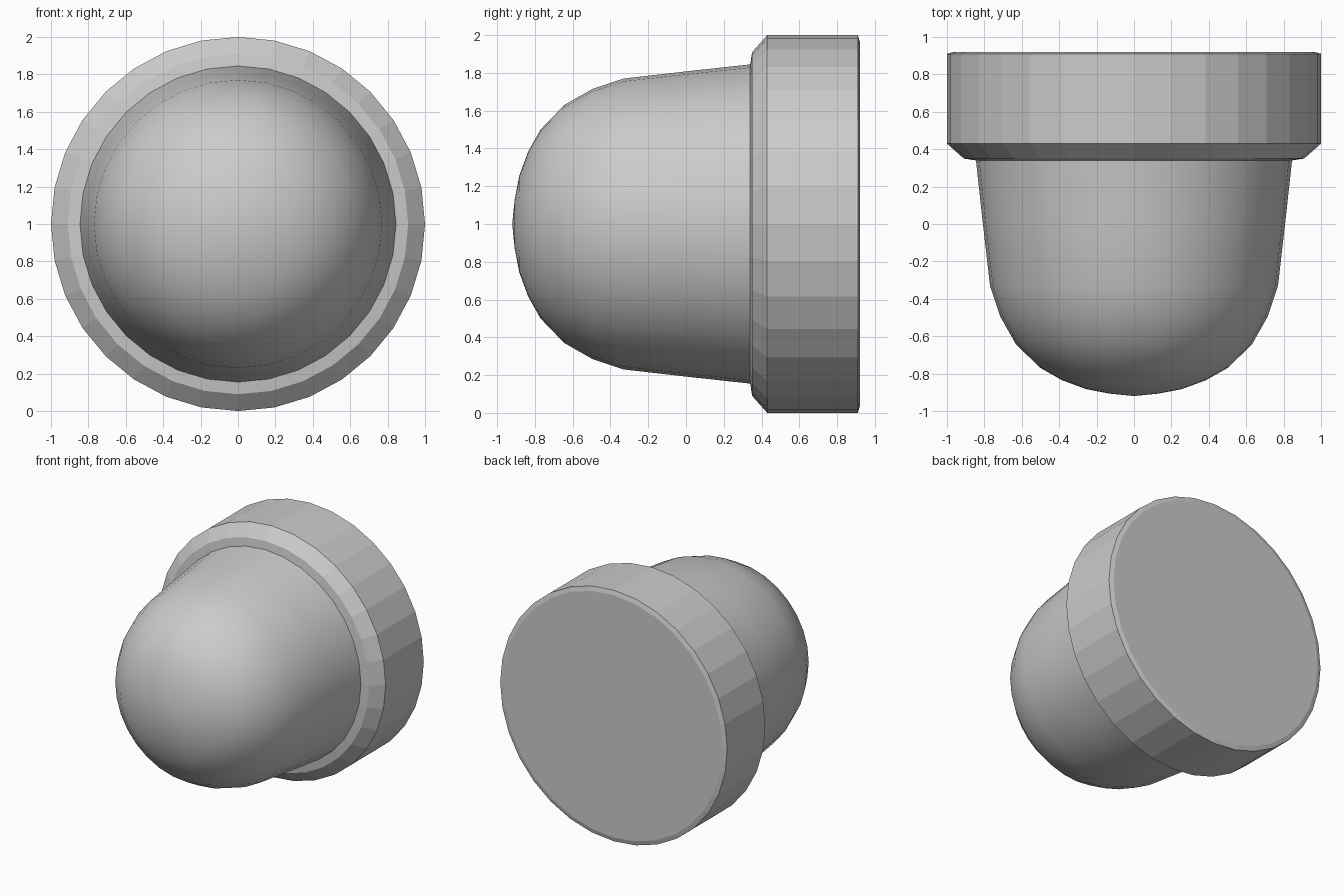
import bpy, bmesh, math

if "Cube" in bpy.data.objects:
    bpy.data.objects.remove(bpy.data.objects["Cube"])

SIDES = 32


def lathe(name, profile, smooth):
    """Revolve (radius, y) points about the y axis at z = 1."""
    bm = bmesh.new()
    rings = []
    for r, y in profile:
        if r == 0:
            rings.append([bm.verts.new((0, y, 1))] * SIDES)
        else:
            rings.append([bm.verts.new((r * math.sin(a), y, 1 + r * math.cos(a)))
                          for a in (2 * math.pi * i / SIDES for i in range(SIDES))])
    for a, b in zip(rings, rings[1:]):
        for i in range(SIDES):
            j = (i + 1) % SIDES
            bm.faces.new(list(dict.fromkeys((a[i], a[j], b[j], b[i]))))
    # flat back on the closed end
    if profile[-1][0] > 0 and not smooth:
        bm.faces.new(rings[-1])
    bmesh.ops.recalc_face_normals(bm, faces=bm.faces)
    # an open shell must face outward, away from the axis
    f = max(bm.faces, key=lambda f: f.calc_center_median().z)
    if not smooth and f.normal.z < 0 or smooth and f.normal.z < 0:
        bmesh.ops.reverse_faces(bm, faces=bm.faces)
    for f in bm.faces:
        f.smooth = smooth
    mesh = bpy.data.meshes.new(name)
    bm.to_mesh(mesh)
    bm.free()
    obj = bpy.data.objects.new(name, mesh)
    bpy.context.collection.objects.link(obj)
    return obj


# smooth rounded dome, tapering away from the collar
lathe("dome", [(0, -0.92), (0.13, -0.907), (0.255, -0.883), (0.385, -0.835),
               (0.50, -0.77), (0.63, -0.645), (0.715, -0.495),
               (0.77, -0.33), (0.81, 0.02), (0.845, 0.34)], True)

# faceted collar with chamfered front rim and flat back
lathe("collar", [(0.845, 0.34), (0.91, 0.35), (1.0, 0.43),
                 (1.0, 0.91), (0.965, 0.92)], False)
